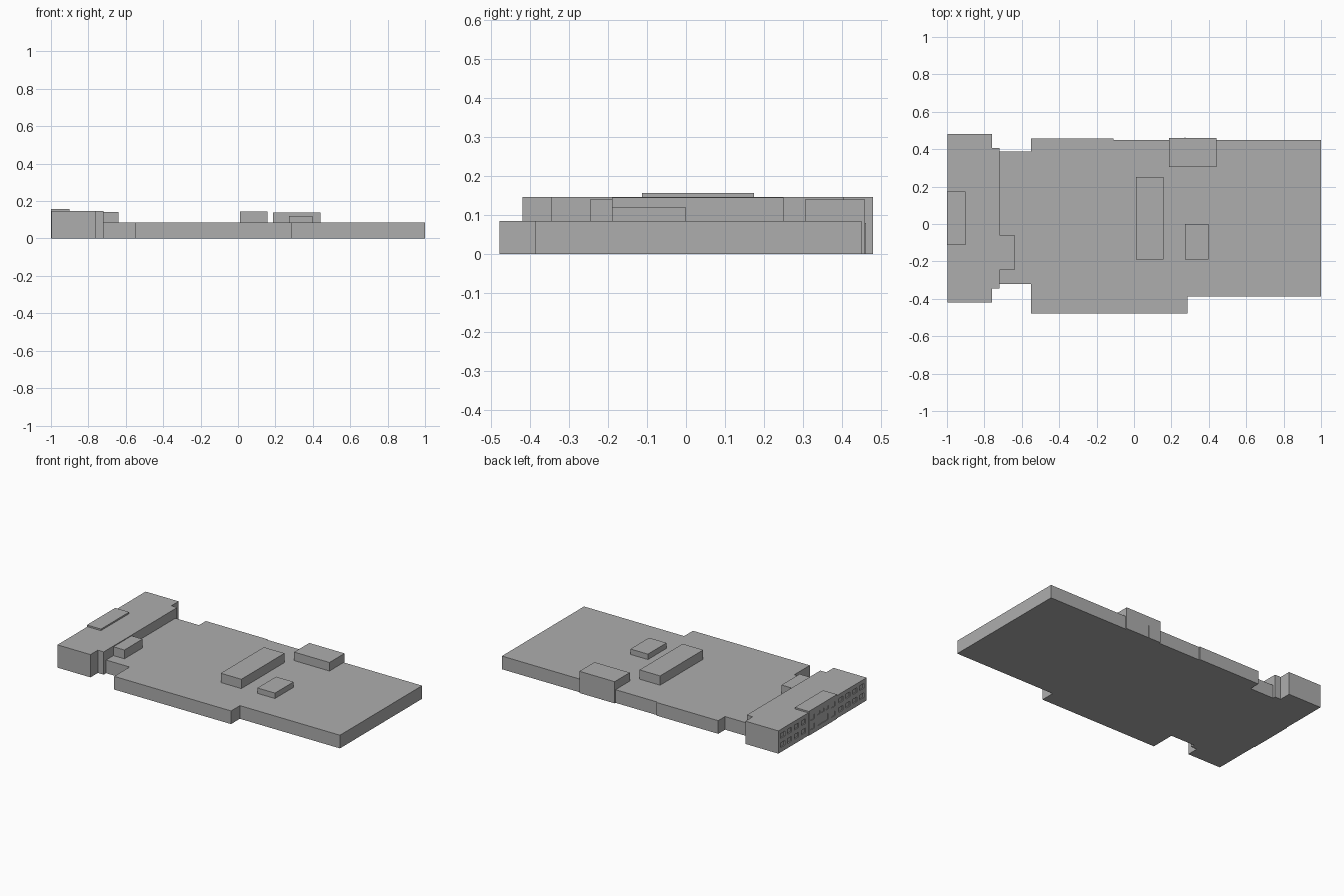
import bpy, bmesh

if "Cube" in bpy.data.objects:
    bpy.data.objects.remove(bpy.data.objects["Cube"])

grey = bpy.data.materials.new("concrete grey")
grey.diffuse_color = (0.42, 0.42, 0.42, 1)
grey.use_nodes = True
grey.node_tree.nodes["Principled BSDF"].inputs["Base Color"].default_value = grey.diffuse_color


def prism(name, outline, z0, z1):
    """Flat-sided block from a plan outline."""
    bm = bmesh.new()
    base = bm.faces.new([bm.verts.new((x, y, z0)) for x, y in outline])
    top = bmesh.ops.extrude_face_region(bm, geom=[base])["geom"]
    bmesh.ops.translate(bm, vec=(0, 0, z1 - z0),
                        verts=[v for v in top if isinstance(v, bmesh.types.BMVert)])
    bmesh.ops.recalc_face_normals(bm, faces=bm.faces)
    return finish(name, bm)


def finish(name, bm):
    mesh = bpy.data.meshes.new(name)
    bm.to_mesh(mesh)
    bm.free()
    mesh.materials.append(grey)
    obj = bpy.data.objects.new(name, mesh)
    bpy.context.collection.objects.link(obj)
    return obj


def box(name, x0, x1, y0, y1, z0, z1):
    return prism(name, [(x0, y0), (x1, y0), (x1, y1), (x0, y1)], z0, z1)


def cut_openings(wall, x_face, depth, openings):
    """Recess rectangles (y centre, width, z0, z1) into the -x face of a wall."""
    bm = bmesh.new()
    for y, w, z0, z1 in openings:
        cube = bmesh.ops.create_cube(bm, size=1)["verts"]
        bmesh.ops.scale(bm, vec=(2 * depth, w, z1 - z0), verts=cube)
        bmesh.ops.translate(bm, vec=(x_face, y, (z0 + z1) / 2), verts=cube)
    cutter = finish(wall.name + "_cutter", bm)
    cutter.hide_render = True
    cutter.hide_set(True)
    mod = wall.modifiers.new("openings", 'BOOLEAN')
    mod.operation = 'DIFFERENCE'
    mod.solver = 'EXACT'
    mod.object = cutter


# Low production hall
prism("main_hall", [(-0.72, -0.32), (-0.55, -0.32), (-0.55, -0.478), (0.285, -0.478),
                    (0.285, -0.388), (1, -0.388), (1, 0.45), (-0.11, 0.45),
                    (-0.11, 0.457), (-0.55, 0.457), (-0.55, 0.387), (-0.72, 0.387)], 0, 0.085)

# Taller office block with a stepped rear
office = prism("office_block", [(-0.996, -0.42), (-0.76, -0.42), (-0.76, -0.345),
                                (-0.718, -0.345), (-0.718, 0.405), (-0.76, 0.405),
                                (-0.76, 0.48), (-0.996, 0.48)], 0, 0.147)
rows = [(0.03, 0.06), (0.09, 0.12)]
columns = [0.435, 0.365, 0.295, 0.225, -0.16, -0.23, -0.3, -0.37]
cut_openings(office, -0.996, 0.008, [(y, 0.042, a, b) for y in columns for a, b in rows])

# Slightly raised entrance bay
entrance = box("entrance_bay", -1.0, -0.9, -0.113, 0.175, 0, 0.157)
bay = [(0.031 + s * 0.105, 0.04, a, b) for s in (-1, 1) for a, b in rows]
bay += [(0.031 + s * 0.043, 0.026, 0.1, 0.12) for s in (-1, 0, 1)]
bay += [(0.031, 0.1, 0.03, 0.07)]
cut_openings(entrance, -1.0, 0.008, bay)

# Stair block and rooftop volumes
box("stair_block", -0.72, -0.64, -0.245, -0.06, 0.08, 0.142)
box("long_roof_unit", 0.01, 0.157, -0.19, 0.25, 0.08, 0.145)
box("small_roof_unit", 0.272, 0.397, -0.19, 0.0, 0.08, 0.12)

# Rear tower reaching the ground, with a thin downpipe
box("rear_tower", 0.188, 0.44, 0.305, 0.459, 0, 0.14)
box("rear_downpipe", 0.27, 0.276, 0.455, 0.462, 0, 0.08)
